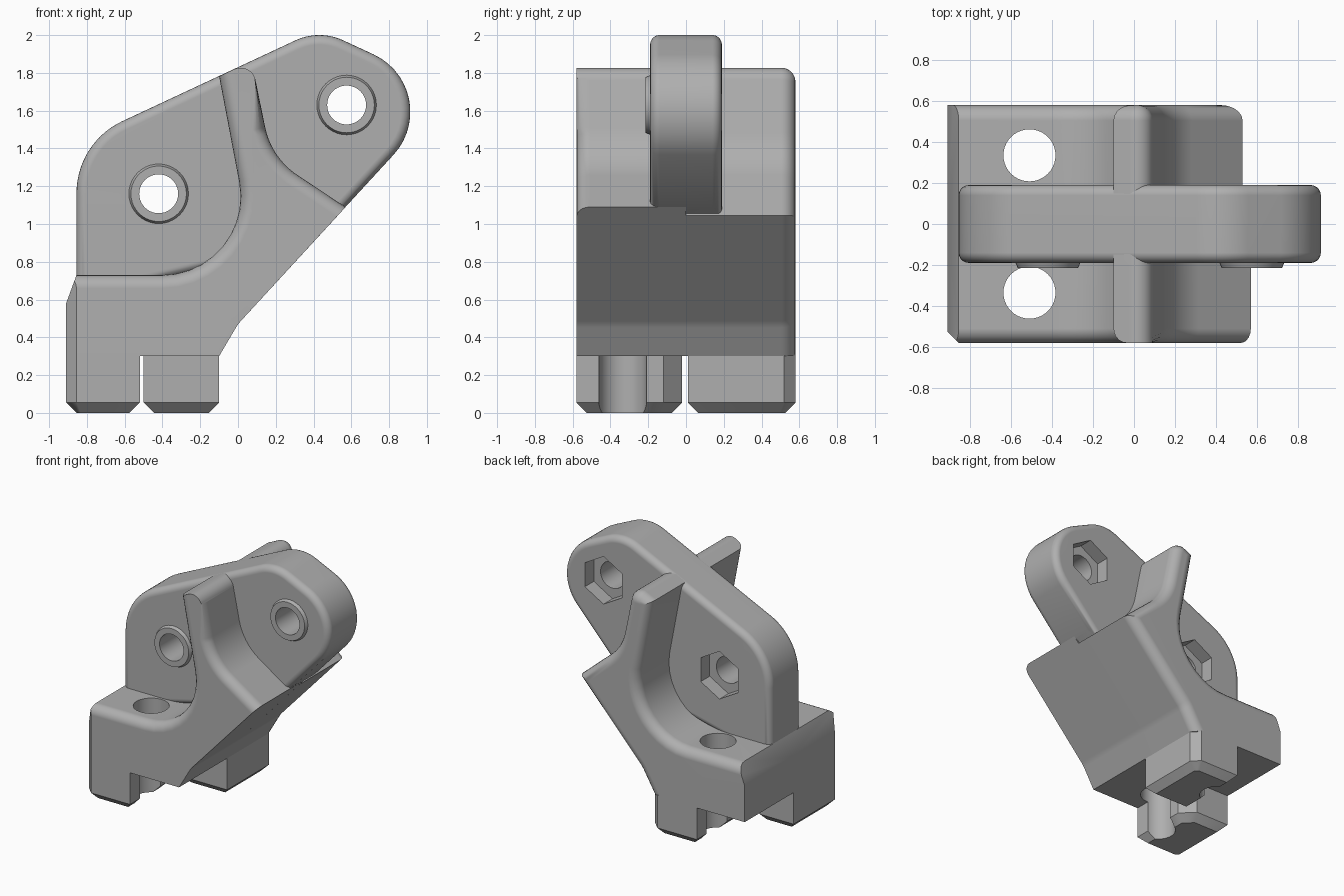
import bpy, bmesh, math
from mathutils import Vector

cube = bpy.data.objects.get("Cube")
if cube:
    bpy.data.objects.remove(cube, do_unlink=True)

grey = bpy.data.materials.new("matte_grey")
grey.use_nodes = True
colour = (0.43, 0.43, 0.43, 1)
grey.diffuse_color = colour
grey.node_tree.nodes["Principled BSDF"].inputs["Base Color"].default_value = colour


def rounded(corners, steps=10):
    """Replace every (a, b, radius) corner by an arc."""
    out = []
    for i, (a, b, r) in enumerate(corners):
        p = Vector((a, b))
        if not r:
            out.append(p)
            continue
        u = (Vector(corners[i - 1][:2]) - p).normalized()
        v = (Vector(corners[(i + 1) % len(corners)][:2]) - p).normalized()
        half = u.angle(v) / 2
        centre = p + (u + v).normalized() * r / math.sin(half)
        start = p + u * r / math.tan(half) - centre
        end = p + v * r / math.tan(half) - centre
        turn = start.angle(end)
        for k in range(steps + 1):
            t = k / steps
            out.append(centre + (start * math.sin((1 - t) * turn)
                                 + end * math.sin(t * turn)) / math.sin(turn))
    return out


def prism(points, axis, lo, hi, bevel=0, segments=1, rule=None):
    """Extrude an outline along axis 1 (y) or 2 (z); bevel cap edges picked by rule."""
    bm = bmesh.new()

    def place(p, h):
        return (p[0], h, p[1]) if axis == 1 else (p[0], p[1], h)
    rings = [[bm.verts.new(place(p, h)) for p in points] for h in (lo, hi)]
    for ring in rings:
        bm.faces.new(ring)
    n = len(points)
    for i in range(n):
        j = (i + 1) % n
        bm.faces.new((rings[0][i], rings[0][j], rings[1][j], rings[1][i]))
    bmesh.ops.recalc_face_normals(bm, faces=bm.faces)
    if bevel:
        edges = [e for e in bm.edges
                 if abs(e.verts[0].co[axis] - e.verts[1].co[axis]) < 1e-5
                 and rule((e.verts[0].co + e.verts[1].co) / 2)]
        bmesh.ops.bevel(bm, geom=edges, offset=bevel, segments=segments,
                        profile=0.5, affect='EDGES', clamp_overlap=False)
    return bm


def make(name, bm):
    mesh = bpy.data.meshes.new(name)
    bm.to_mesh(mesh)
    bm.free()
    obj = bpy.data.objects.new(name, mesh)
    bpy.context.collection.objects.link(obj)
    mesh.materials.append(grey)
    return obj


def circle(x, y, r, n=40, phase=0):
    return [(x + r * math.cos(phase + math.tau * k / n),
             y + r * math.sin(phase + math.tau * k / n)) for k in range(n)]


def cutter(name, bm):
    obj = make(name, bm)
    obj.hide_render = True
    return obj


def finish(obj, cutters=()):
    bpy.ops.object.select_all(action='DESELECT')
    bpy.context.view_layer.objects.active = obj
    obj.select_set(True)
    for c in cutters:
        mod = obj.modifiers.new("cut", 'BOOLEAN')
        mod.operation, mod.solver, mod.object = 'DIFFERENCE', 'EXACT', c
        bpy.ops.object.modifier_apply(modifier=mod.name)
    bpy.ops.object.shade_smooth_by_angle(angle=math.radians(32))
    mod = obj.modifiers.new("flat_normals", 'WEIGHTED_NORMAL')
    mod.keep_sharp = True


def bracket_outline(tip_x, tip_z):
    return rounded([(-0.91, 0.3, 0), (-0.91, 0.58, 0), (-0.855, 0.73, 0),
                    (0.1, 0.73, 0.415), (-0.1, 1.782, 0), (0.072, 1.863, 0.08),
                    (0.177, 1.35, 0.4), (tip_x, tip_z, 0),
                    (0, 0.47, 0.2), (-0.1, 0.3, 0)])


W = 0.58            # half width of the bracket
P = 0.19            # half thickness of the plate
bolts = [(-0.42, 1.16), (0.575, 1.63)]

# Holes: vertical screw holes, bolt holes and hexagonal nut pockets
screws = [cutter("screw_cutter", prism(circle(-0.51, y, 0.127), 2, -0.2, 1.5))
          for y in (-0.335, 0.335)]
bores = [cutter("bolt_cutter", prism(circle(x, z, 0.103), 1, -0.5, 0.5))
         for x, z in bolts]
pockets = [cutter("nut_cutter", prism(circle(x, z, 0.185, 6, math.pi / 2), 1, 0.08, 0.4))
           for x, z in bolts]

# Front half: rounded upper rim, sharp underside, chamfered left corner
def front_rim(m):
    underside = m.z < 0.47 + 1.088 * m.x + 0.02
    top = m.z > 1.77
    return m.y < -W + 0.01 and m.x > -0.85 and not underside and not top and m.z > 0.5

bm = prism(bracket_outline(0.57, 1.09), 1, -W, 0, 0.07, 5, front_rim)
bmesh.ops.bisect_plane(bm, geom=bm.verts[:] + bm.edges[:] + bm.faces[:],
                       plane_co=(-0.855, -W, 0), plane_no=(-1, -1, 0), clear_outer=True)
bmesh.ops.holes_fill(bm, edges=[e for e in bm.edges if e.is_boundary], sides=0)
bmesh.ops.recalc_face_normals(bm, faces=bm.faces)
finish(make("front_bracket", bm), screws)

# Rear half: shorter tip, rounded all along the back
bm = prism(bracket_outline(0.53, 1.046), 1, 0, W, 0.075, 5,
           lambda m: m.y > W - 0.01 and m.x > -0.85 and m.z > 0.31)
finish(make("rear_bracket", bm), screws)

# Upright plate with softened rim
plate = rounded([(-0.855, 0.6, 0), (-0.855, 1.431, 0.42), (0.43, 2.031, 0.3),
                 (1.135, 1.705, 0.335), (0.56, 1.08, 0), (0.2, 0.85, 0)], 14)
bm = prism(plate, 1, -P, P, 0.05, 5, lambda m: m.z > 0.62 and m.z > m.x * 0.639 + 0.73)
finish(make("upright_plate", bm), bores + pockets)

# Raised rings around the bolt holes
for side, (x, z), bore in zip(("lower", "upper"), bolts, bores):
    bm = prism(circle(x, z, 0.175), 1, -0.215, -0.15)
    for v in bm.verts:
        if v.co.y < -0.2:
            v.co.x = x + (v.co.x - x) * 0.84
            v.co.z = z + (v.co.z - z) * 0.84
    finish(make(side + "_bolt_ring", bm), [bore])

# Diagonal pair of locating feet with chamfered soles
feet = {"front_foot": [(-0.91, -0.525), (-0.855, -W), (-0.52, -W), (-0.52, -0.12),
                       (-0.62, -0.02), (-0.91, -0.02)],
        "rear_foot": [(-0.5, 0.01), (-0.1, 0.01), (-0.1, 0.52), (-0.16, W), (-0.5, W)]}
for name, outline in feet.items():
    bm = prism(outline, 2, 0, 0.31, 0.055, 1, lambda m: m.z < 0.01)
    finish(make(name, bm), screws)

for c in screws + bores + pockets:
    bpy.data.objects.remove(c, do_unlink=True)
